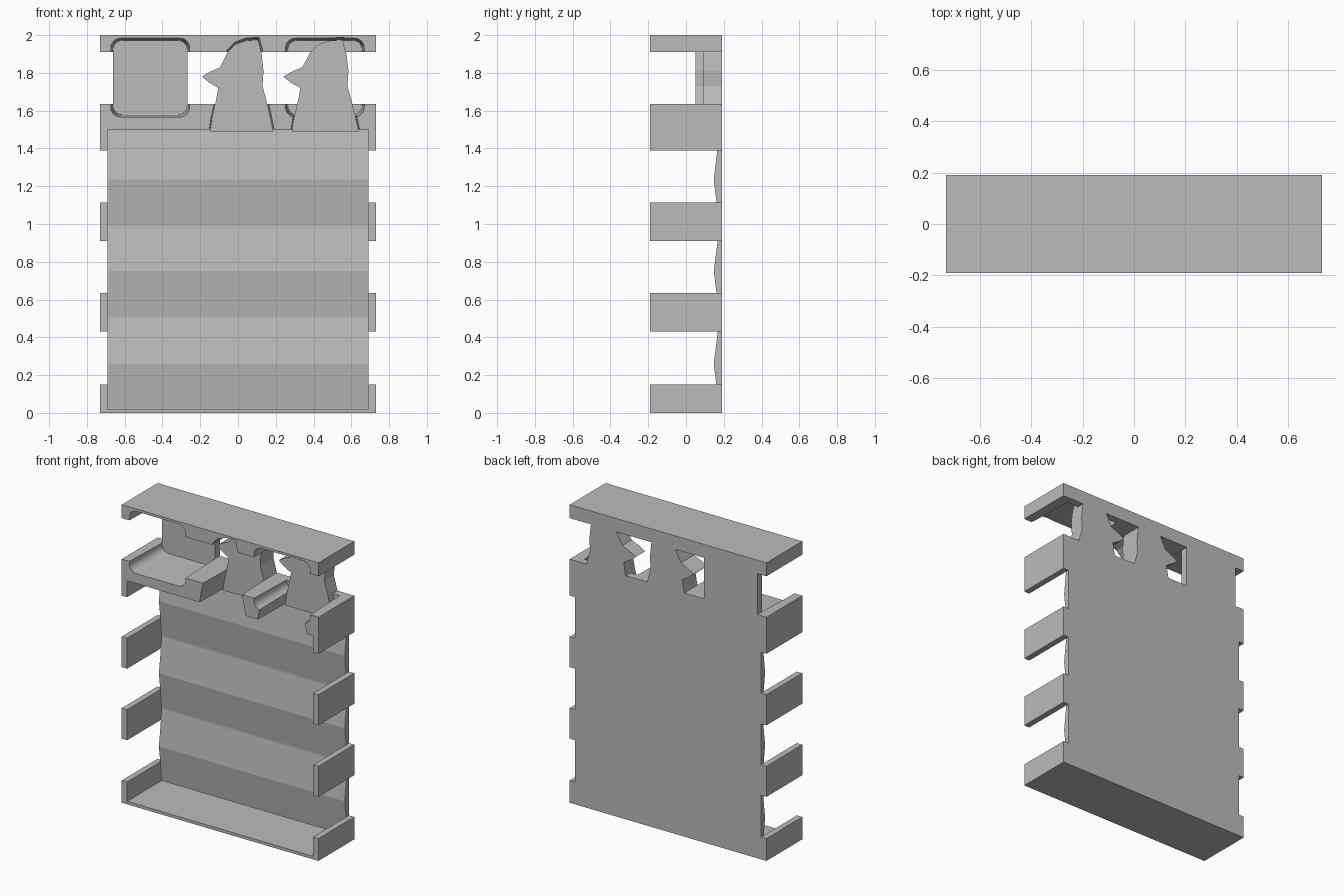
import bpy, bmesh, math

if "Cube" in bpy.data.objects:
    bpy.data.objects.remove(bpy.data.objects["Cube"], do_unlink=True)

grey = bpy.data.materials.new("plain grey")
grey.use_nodes = True
grey.diffuse_color = (0.5, 0.5, 0.5, 1)
grey.node_tree.nodes["Principled BSDF"].inputs["Base Color"].default_value = (0.5, 0.5, 0.5, 1)

HALF_W, INNER_W, HALF_D = 0.73, 0.69, 0.19


def loft(name, first, last):
    """Solid between two matching rings of 3D points."""
    bm = bmesh.new()
    a = [bm.verts.new(p) for p in first]
    b = [bm.verts.new(p) for p in last]
    bm.faces.new(a)
    bm.faces.new(b[::-1])
    for i in range(len(a)):
        j = (i + 1) % len(a)
        bm.faces.new((a[j], a[i], b[i], b[j]))
    bmesh.ops.recalc_face_normals(bm, faces=bm.faces)
    mesh = bpy.data.meshes.new(name)
    bm.to_mesh(mesh)
    bm.free()
    mesh.materials.append(grey)
    obj = bpy.data.objects.new(name, mesh)
    bpy.context.collection.objects.link(obj)
    return obj


def box(name, x0, x1, y0, y1, z0, z1):
    ring = [(x0, z0), (x1, z0), (x1, z1), (x0, z1)]
    return loft(name, [(x, y0, z) for x, z in ring], [(x, y1, z) for x, z in ring])


def grow(outline, scale):
    """Outline enlarged about the centre of its bounds."""
    xs, zs = zip(*outline)
    cx, cz = (min(xs) + max(xs)) / 2, (min(zs) + max(zs)) / 2
    return [(cx + (x - cx) * scale, cz + (z - cz) * scale) for x, z in outline]


def rounded_square(cx, cz, half, radius):
    points = []
    for k in range(4):
        corner = math.radians(45 + 90 * k)
        ox = cx + math.copysign(half - radius, math.cos(corner))
        oz = cz + math.copysign(half - radius, math.sin(corner))
        for s in range(7):
            a = math.radians(90 * k + 15 * s)
            points.append((ox + radius * math.cos(a), oz + radius * math.sin(a)))
    return points


def carve(target, outline, depth):
    """Cut a tapered pocket from the front of the target back to depth."""
    cutter = loft("pocket_cutter", [(x, -HALF_D - 0.01, z) for x, z in grow(outline, 1.06)],
                  [(x, depth, z) for x, z in outline])
    cutter.hide_render = True
    mod = target.modifiers.new("pocket", 'BOOLEAN')
    mod.operation, mod.object, mod.solver = 'DIFFERENCE', cutter, 'EXACT'
    bpy.context.view_layer.objects.active = target
    bpy.ops.object.modifier_apply(modifier=mod.name)
    bpy.data.objects.remove(cutter, do_unlink=True)


# Side tabs
tabs = [(0, 0.15), (0.43, 0.635), (0.91, 1.115), (1.39, 1.635), (1.91, 2)]
for side, a, b in (("left", INNER_W, HALF_W), ("right", -HALF_W, -INNER_W)):
    for n, (z0, z1) in enumerate(tabs):
        box(f"{side}_tab_{n + 1}", a, b, -HALF_D, HALF_D, z0, z1)

# Bottom tray and ridged back panel
box("bottom_tray", -INNER_W, INNER_W, -HALF_D, HALF_D, 0, 0.02)
valleys, peaks = [0.02, 0.505, 0.99, 1.495], [0.26, 0.75, 1.235]
profile = [(HALF_D, 0), (0.177, 0)]
for n, z in enumerate(valleys):
    profile += [(0.177, z - 0.005), (0.177, z + 0.005)]
    if n < len(peaks):
        profile.append((0.147, peaks[n]))
profile.append((HALF_D, valleys[-1] + 0.005))
loft("ridged_back_panel", [(-INNER_W, y, z) for y, z in profile],
     [(INNER_W, y, z) for y, z in profile])

# Outlines of the square post and the two beaked figures
post = rounded_square(-0.465, 1.775, 0.197, 0.05)
pocket = rounded_square(0.46, 1.775, 0.197, 0.05)
figure = [(-0.19, 1.78), (-0.15, 1.805), (-0.095, 1.83), (-0.055, 1.91), (-0.015, 1.95),
          (0.04, 1.97), (0.105, 1.975), (0.125, 1.9), (0.135, 1.81), (0.13, 1.73),
          (0.155, 1.635), (0.185, 1.49), (-0.147, 1.49), (-0.135, 1.57), (-0.115, 1.66),
          (-0.105, 1.72), (-0.155, 1.75)]
second = [(0.24 + (x + 0.19) * 1.06, z) for x, z in figure]
stands = [("square_post", post, 0.14), ("middle_figure", figure, 0.05),
          ("left_figure", second, 0.09)]

# Shelf and top slab, with pockets carved from the front
shelf = box("holder_shelf", -INNER_W, INNER_W, -HALF_D, HALF_D, 1.5, 1.635)
top = box("top_slab", -INNER_W, INNER_W, -HALF_D, HALF_D, 1.91, 2)
for target in (shelf, top):
    carve(target, pocket, 0.14)
    for _, outline, depth in stands:
        carve(target, outline, depth)

# Post and figures standing against the back
for name, outline, depth in stands:
    loft(name, [(x, depth, z) for x, z in outline], [(x, HALF_D, z) for x, z in outline])
